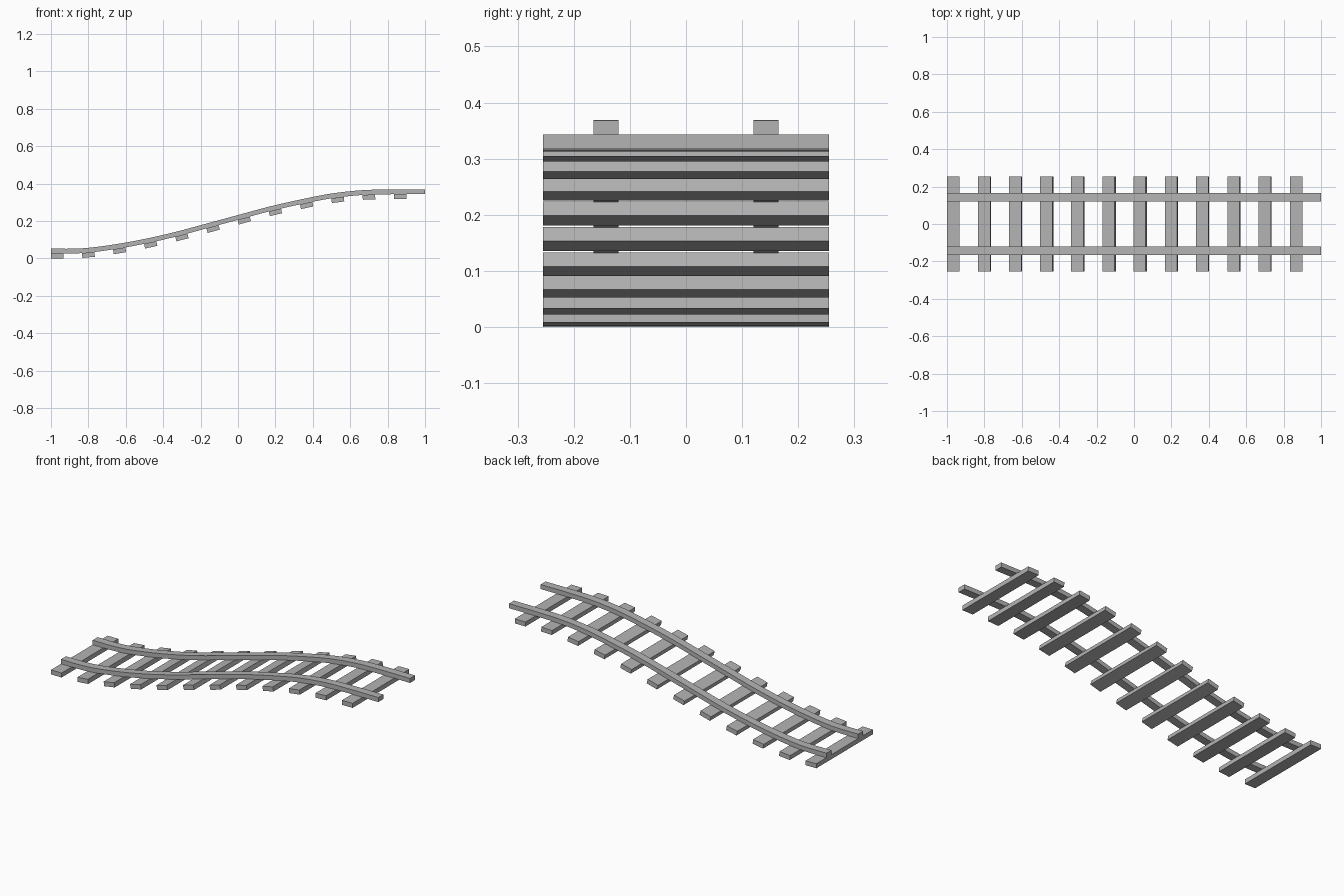
import bpy
import bmesh
import math
from mathutils import Matrix, Vector

if "Cube" in bpy.data.objects:
    bpy.data.objects.remove(bpy.data.objects["Cube"], do_unlink=True)

THICK = 0.0257      # height of a sleeper and of a rail
SLEEPERS = 12
STEP = 2 / SLEEPERS
# Height of the slope at even steps from the low end to the high end
HEIGHTS = [0, 0.002, 0.022, 0.052, 0.09, 0.135, 0.18,
           0.225, 0.263, 0.295, 0.313, 0.317, 0.317]

grey = bpy.data.materials.new("track grey")
grey.use_nodes = True
colour = (0.45, 0.45, 0.45, 1)
grey.diffuse_color = colour
grey.node_tree.nodes["Principled BSDF"].inputs["Base Color"].default_value = colour


def slope_height(x):
    """Smooth curve through the heights."""
    t = (x + 1) / STEP
    i = min(max(int(t), 0), SLEEPERS - 1)
    t -= i
    a, b, c, d = (HEIGHTS[min(max(i + k, 0), SLEEPERS)] for k in (-1, 0, 1, 2))
    return b + t / 2 * (c - a + t * (2 * a - 5 * b + 4 * c - d + t * (3 * (b - c) + d - a)))


def add_object(name, bm):
    bmesh.ops.recalc_face_normals(bm, faces=bm.faces)
    mesh = bpy.data.meshes.new(name)
    bm.to_mesh(mesh)
    bm.free()
    mesh.materials.append(grey)
    obj = bpy.data.objects.new(name, mesh)
    bpy.context.collection.objects.link(obj)
    return obj


# Sleepers: boxes tilted to follow the slope
def add_sleeper(index):
    width = 0.067
    x0 = -1 + index * STEP
    z0, z1 = slope_height(x0), slope_height(x0 + width)
    angle = math.atan2(z1 - z0, width)
    centre = Vector((x0 + width / 2, 0, (z0 + z1) / 2 + THICK / 2))
    bm = bmesh.new()
    bmesh.ops.create_cube(bm, size=1, matrix=Matrix.Translation(centre)
                          @ Matrix.Rotation(-angle, 4, 'Y')
                          @ Matrix.Diagonal((width, 0.51, THICK, 1)))
    add_object(f"sleeper_{index + 1}", bm)


# Rails: a rectangular section swept along the slope
def add_rail(name, y, segments=48):
    half = 0.0225
    bm = bmesh.new()
    rings = []
    for i in range(segments + 1):
        x = -1 + 2 * i / segments
        z = slope_height(x) + THICK
        section = [(-half, 0), (half, 0), (half, THICK), (-half, THICK)]
        rings.append([bm.verts.new((x, y + dy, z + dz)) for dy, dz in section])
    for r, s in zip(rings, rings[1:]):
        for k in range(4):
            n = (k + 1) % 4
            bm.faces.new((r[k], r[n], s[n], s[k]))
    bm.faces.new(rings[0])
    bm.faces.new(rings[-1])
    obj = add_object(name, bm)
    bpy.ops.object.select_all(action='DESELECT')
    obj.select_set(True)
    bpy.context.view_layer.objects.active = obj
    bpy.ops.object.shade_smooth_by_angle(angle=math.radians(30))


for index in range(SLEEPERS):
    add_sleeper(index)
for name, side in (("left_rail", 1), ("right_rail", -1)):
    add_rail(name, side * 0.1425)
